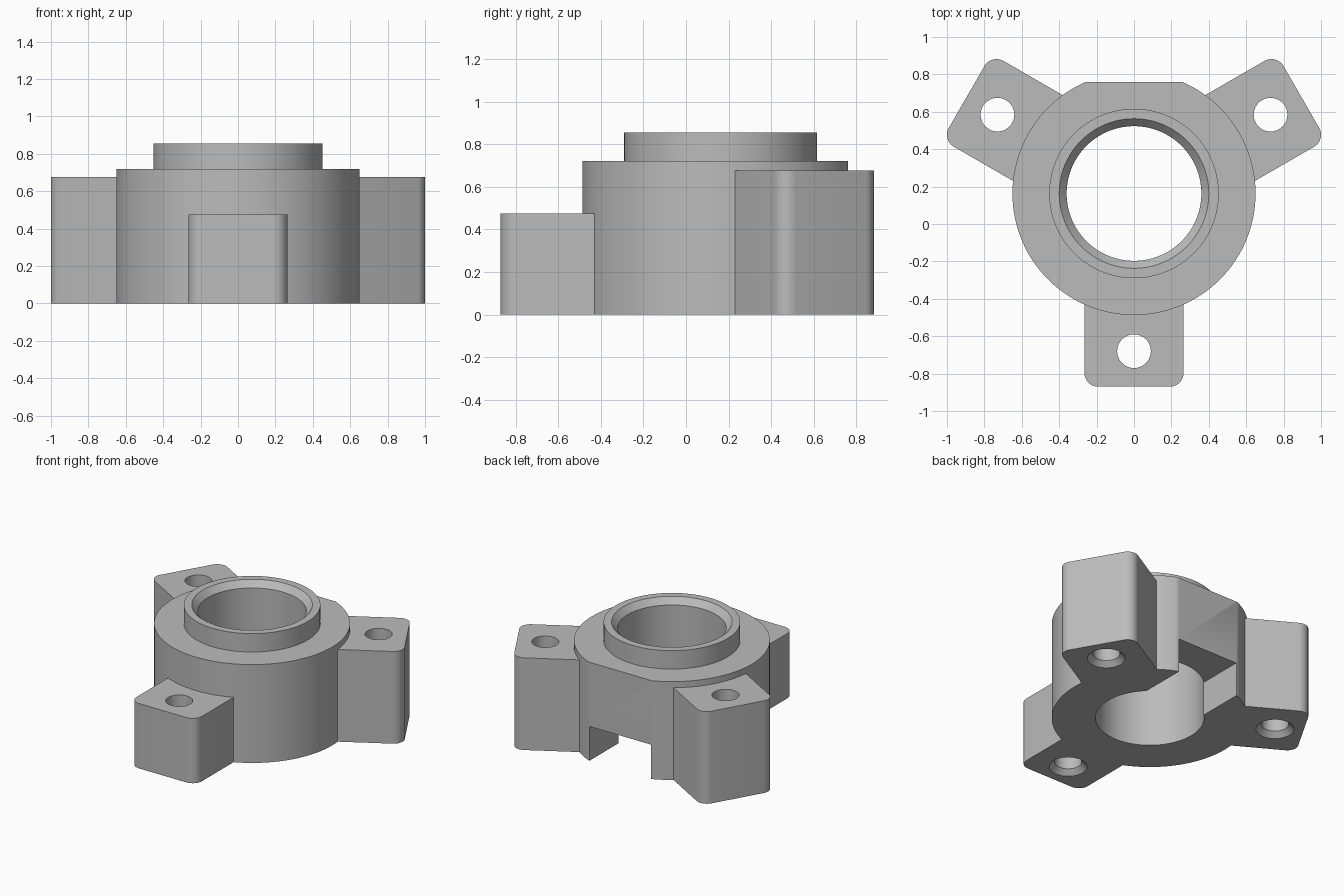
import bpy, bmesh
from math import sin, cos, asin, pi, radians
from mathutils import Matrix, Vector

cube = bpy.data.objects.get("Cube")
if cube:
    bpy.data.objects.remove(cube, do_unlink=True)

grey = bpy.data.materials.new("machined grey")
grey.use_nodes = True
colour = (0.5, 0.5, 0.5, 1)
grey.diffuse_color = colour
grey.node_tree.nodes["Principled BSDF"].inputs["Base Color"].default_value = colour

AXIS = Vector((0, 0.163, 0))   # centre line of the bore
BODY_R = 0.65
BORE_R = 0.36


def make_object(name, bm):
    bmesh.ops.recalc_face_normals(bm, faces=bm.faces)
    mesh = bpy.data.meshes.new(name)
    bm.to_mesh(mesh)
    bm.free()
    obj = bpy.data.objects.new(name, mesh)
    bpy.context.collection.objects.link(obj)
    mesh.materials.append(grey)
    return obj


def lathe(name, profile, centre, steps):
    """Spin a closed (radius, z) profile around a vertical axis."""
    bm = bmesh.new()
    verts = [bm.verts.new((r, 0, z)) for r, z in profile]
    edges = [bm.edges.new((a, b)) for a, b in zip(verts, verts[1:] + verts[:1])]
    bmesh.ops.spin(bm, geom=verts + edges, cent=(0, 0, 0), axis=(0, 0, 1),
                   angle=2 * pi, steps=steps)
    bmesh.ops.remove_doubles(bm, verts=bm.verts, dist=0.0001)
    loose = [e for e in bm.edges if not e.link_faces]
    bmesh.ops.delete(bm, geom=loose, context='EDGES')
    bmesh.ops.translate(bm, verts=bm.verts, vec=centre)
    return make_object(name, bm)


def box(name, low, high):
    bm = bmesh.new()
    low, high = Vector(low), Vector(high)
    bmesh.ops.create_cube(bm, size=1, matrix=Matrix.Translation((low + high) / 2)
                          @ Matrix.Diagonal((*(high - low), 1)))
    return make_object(name, bm)


def cut(target, cutter):
    """Subtract the cutter, then discard it."""
    cutter.hide_render = True
    bpy.context.view_layer.objects.active = target
    mod = target.modifiers.new("cut", 'BOOLEAN')
    mod.operation = 'DIFFERENCE'
    mod.solver = 'EXACT'
    mod.object = cutter
    bpy.ops.object.modifier_apply(modifier=mod.name)
    bpy.data.objects.remove(cutter, do_unlink=True)


def smooth(obj):
    bpy.ops.object.select_all(action='DESELECT')
    obj.select_set(True)
    bpy.context.view_layer.objects.active = obj
    bpy.ops.object.shade_smooth_by_angle(angle=radians(25))


# Round body with raised collar and chamfered bore
body = lathe("bearing_body", [
    (BORE_R, 0), (BODY_R, 0), (BODY_R, 0.72), (0.453, 0.72),
    (0.453, 0.855), (0.40, 0.855), (BORE_R, 0.81)], AXIS, 128)

# Flat on the back, and a slot below it that opens into the bore
cut(body, box("flat_cutter", (-1, 0.76, -1), (1, 1.5, 1.5)))
cut(body, box("slot_cutter", (-0.248, 0.163, -0.5), (0.248, 1.2, 0.25)))
smooth(body)


def mounting_lug(name, angle, height):
    """Rounded lug reaching outward, with a countersunk screw hole."""
    half, reach, corner, root = 0.265, 1.033, 0.074, BODY_R - 0.01
    outline = []
    for side, start in ((-1, -pi / 2), (1, 0)):
        for i in range(11):
            a = start + i * pi / 20
            outline.append((reach - corner + corner * cos(a),
                            side * (half - corner) + corner * sin(a)))
    spread = asin(half / root)
    for i in range(17):
        a = spread * (1 - i / 8)
        outline.append((root * cos(a), root * sin(a)))

    place = Matrix.Translation(AXIS) @ Matrix.Rotation(angle, 4, 'Z')
    bm = bmesh.new()
    face = bm.faces.new([bm.verts.new(place @ Vector((x, y, 0))) for x, y in outline])
    top = bmesh.ops.extrude_face_region(bm, geom=[face])["geom"]
    bmesh.ops.translate(bm, vec=(0, 0, height),
                        verts=[v for v in top if isinstance(v, bmesh.types.BMVert)])
    lug = make_object(name, bm)
    cut(lug, lathe("hole_cutter", [
        (0, -0.1), (0.226, -0.1), (0.09, 0.036), (0.09, 1), (0, 1)],
        place @ Vector((0.843, 0, 0)), 48))
    smooth(lug)


mounting_lug("front_lug", radians(-90), 0.475)
mounting_lug("left_lug", radians(30), 0.675)
mounting_lug("right_lug", radians(150), 0.675)
